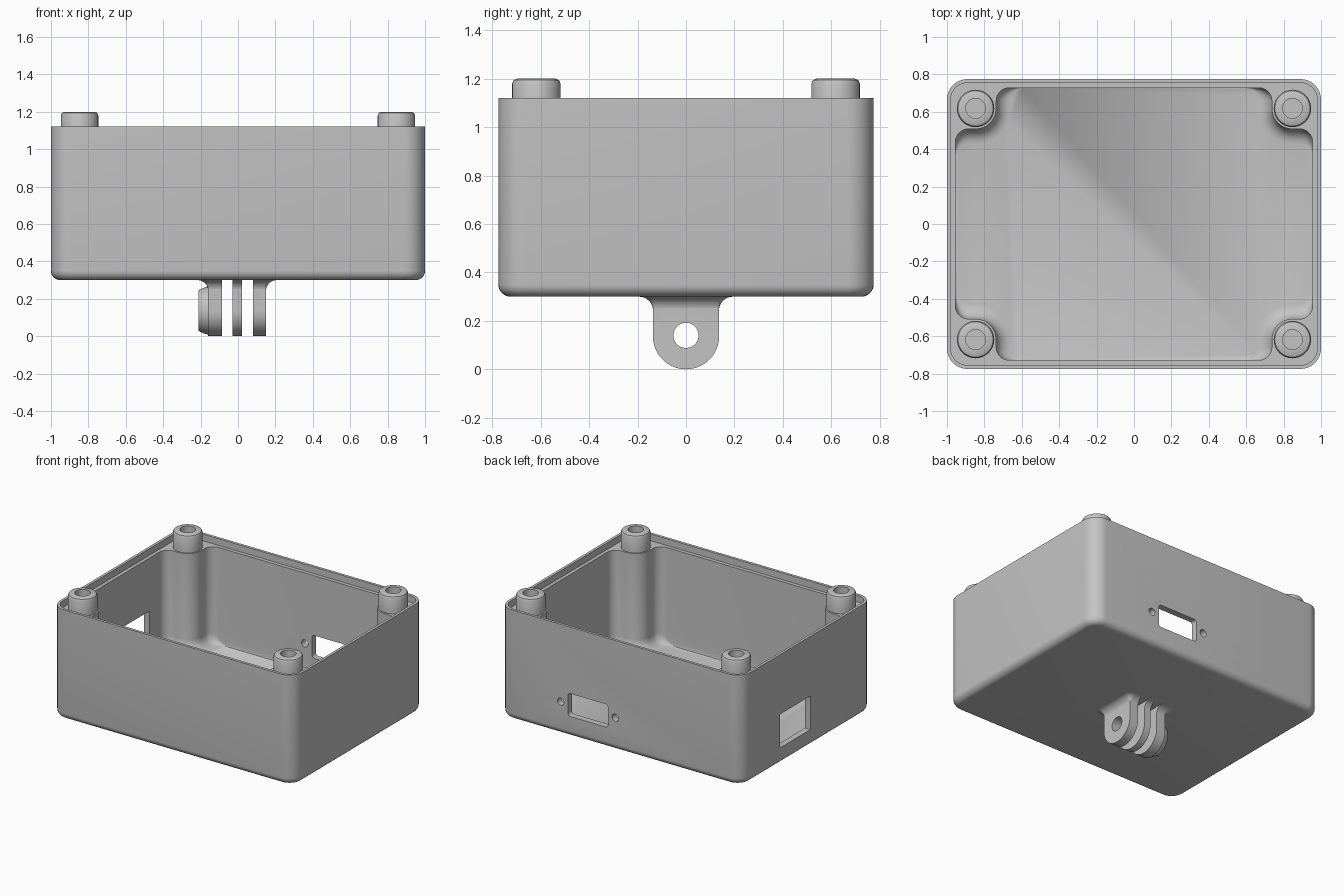
import bpy, bmesh
from math import sin, cos, pi, radians

cube = bpy.data.objects.get("Cube")
if cube:
    bpy.data.objects.remove(cube, do_unlink=True)

grey = bpy.data.materials.new("plastic_grey")
grey.use_nodes = True
colour = (0.55, 0.55, 0.55, 1)
grey.diffuse_color = colour
grey.node_tree.nodes["Principled BSDF"].inputs["Base Color"].default_value = colour


def arc(cx, cy, r, start, end, n=8):
    angles = [radians(start + (end - start) * i / n) for i in range(n + 1)]
    return [(cx + r * cos(a), cy + r * sin(a)) for a in angles]


def circle(r, cx=0, cy=0, n=40):
    return arc(cx, cy, r, 0, 360, n)[:-1]


def rounded_rect(x0, x1, y0, y1, r):
    return (arc(x1 - r, y1 - r, r, 0, 90) + arc(x0 + r, y1 - r, r, 90, 180)
            + arc(x0 + r, y0 + r, r, 180, 270) + arc(x1 - r, y0 + r, r, 270, 360))


def loft(name, rings, axis="z"):
    """Skin a closed solid through (outline, position along axis) rings."""
    place = {"z": lambda a, b, c: (a, b, c),
             "y": lambda a, b, c: (a, c, b),
             "x": lambda a, b, c: (c, a, b)}[axis]
    bm = bmesh.new()
    loops = [[bm.verts.new(place(a, b, c)) for a, b in pts] for pts, c in rings]
    for low, high in zip(loops, loops[1:]):
        for i in range(len(low)):
            j = (i + 1) % len(low)
            bm.faces.new((low[i], low[j], high[j], high[i]))
    bm.faces.new(loops[0][::-1])
    bm.faces.new(loops[-1])
    bmesh.ops.recalc_face_normals(bm, faces=bm.faces)
    mesh = bpy.data.meshes.new(name)
    bm.to_mesh(mesh)
    bm.free()
    mesh.materials.append(grey)
    obj = bpy.data.objects.new(name, mesh)
    bpy.context.collection.objects.link(obj)
    return obj


def combine(target, operation, tools):
    """Apply booleans to the target and discard the tools."""
    for tool in tools:
        mod = target.modifiers.new("boolean", "BOOLEAN")
        mod.operation, mod.solver, mod.object = operation, "EXACT", tool
        graph = bpy.context.evaluated_depsgraph_get()
        mesh = bpy.data.meshes.new_from_object(target.evaluated_get(graph))
        target.modifiers.clear()
        target.data = mesh
        bpy.data.objects.remove(tool, do_unlink=True)


W, D, BASE, RIM = 1.0, 0.775, 0.30, 1.12
POST_X, POST_Y = 0.847, 0.618
CORNERS = [(sx * POST_X, sy * POST_Y) for sx in (-1, 1) for sy in (-1, 1)]


def cavity_outline(grow):
    """Inner wall outline that wraps round the four corner bosses."""
    w, d, f, r = W - 0.045, D - 0.047, 0.07, 0.11 + grow
    bx, by = POST_X - r, POST_Y - r
    quarter = (arc(w - f, by - f, f, 0, 90) + arc(POST_X, POST_Y, r, 270, 180, 12)
               + arc(bx - f, d - f, f, 0, 90))
    pts = []
    for sx, sy in ((1, 1), (-1, 1), (-1, -1), (1, -1)):
        part = [(sx * x, sy * y) for x, y in quarter]
        pts += part if sx * sy > 0 else part[::-1]
    return pts


# Outer body with a rounded bottom edge
rings = []
for i in range(7):
    a = i / 6 * pi / 2
    inset = 0.05 * (1 - sin(a))
    rings.append((rounded_rect(-W + inset, W - inset, -D + inset, D - inset, 0.11 - inset),
                  BASE + 0.05 * (1 - cos(a))))
rings.append((rounded_rect(-W, W, -D, D, 0.11), RIM))
body = loft("enclosure_body", rings)

# Cavity with fillets where the bosses meet the floor, then the stepped rim
rings = []
for i in range(7):
    a = i / 6 * pi / 2
    rings.append((cavity_outline(0.08 * (1 - sin(a))), 0.35 + 0.08 * (1 - cos(a))))
rings.append((cavity_outline(0), RIM + 0.1))
lip = rounded_rect(-W + 0.02, W - 0.02, -D + 0.02, D - 0.02, 0.09)
combine(body, "DIFFERENCE", [loft("cavity", rings),
                             loft("rim_step", [(lip, 1.07), (lip, 1.3)])])

# Corner screw posts with rounded tops and blind holes
posts = [loft("post", [(circle(r, x, y), z) for r, z in
                       ((0.1, 1.04), (0.1, 1.18), (0.094, 1.194), (0.08, 1.2))])
         for x, y in CORNERS]
combine(body, "UNION", posts)
combine(body, "DIFFERENCE", [loft("screw_hole", [(circle(0.053, x, y), z) for z in (0.6, 1.3)])
                             for x, y in CORNERS])

# Connector opening and its screw holes at the back, square opening at the side
slot = rounded_rect(0.1, 0.43, 0.455, 0.625, 0.02)
cutters = [loft("connector_opening", [(slot, 0.7), (slot, 0.85)], "y")]
for x in (0.04, 0.49):
    hole = circle(0.027, x, 0.545, 24)
    cutters.append(loft("connector_screw", [(hole, 0.7), (hole, 0.85)], "y"))
square = rounded_rect(-0.035, 0.32, 0.425, 0.675, 0.003)
cutters.append(loft("side_opening", [(square, -1.1), (square, -0.9)], "x"))
combine(body, "DIFFERENCE", cutters)

# Hinge mount: round-ended block with a flared root
R = 0.137
X0, X1 = -0.16, 0.15
tab = arc(0, R, R, 180, 360, 32) + [(R, 0.31), (-R, 0.31)]
mount = loft("hinge_mount", [(tab, X0), (tab, X1)], "x")
rings = []
for i in range(9):
    a = i / 8 * pi / 2
    e = 0.058 * (1 - cos(a)) - 0.001
    rings.append((rounded_rect(X0 - e, X1 + e, -R - e, R + e, 0.01 + e), 0.242 + 0.058 * sin(a)))
rings.append((rings[-1][0], 0.31))
root = loft("flared_root", rings)
nut_boss = loft("nut_boss", [(circle(r, 0, R), x) for r, x in
                             ((0.108, -0.21), (0.115, -0.2), (0.128, -0.165), (0.128, -0.14))], "x")
combine(mount, "UNION", [root, nut_boss])

# Slots between the prongs, bolt hole and hexagonal nut pocket
cutters = []
for x0, x1 in ((-0.085, -0.03), (0.022, 0.08)):
    gap = [(x0, -0.4), (x1, -0.4), (x1, 0.4), (x0, 0.4)]
    cutters.append(loft("prong_gap", [(gap, -0.1), (gap, 0.4)]))
bolt, nut = circle(0.052, 0, 0.14), circle(0.083, 0, 0.14, 6)
cutters.append(loft("bolt_hole", [(bolt, -0.3), (bolt, 0.3)], "x"))
cutters.append(loft("nut_pocket", [(nut, -0.3), (nut, -0.16)], "x"))
combine(mount, "DIFFERENCE", cutters)

# Smooth the rounded surfaces and keep edges crisp
for obj in (body, mount):
    bpy.ops.object.select_all(action="DESELECT")
    obj.select_set(True)
    bpy.context.view_layer.objects.active = obj
    bpy.ops.object.shade_smooth_by_angle(angle=radians(32))
